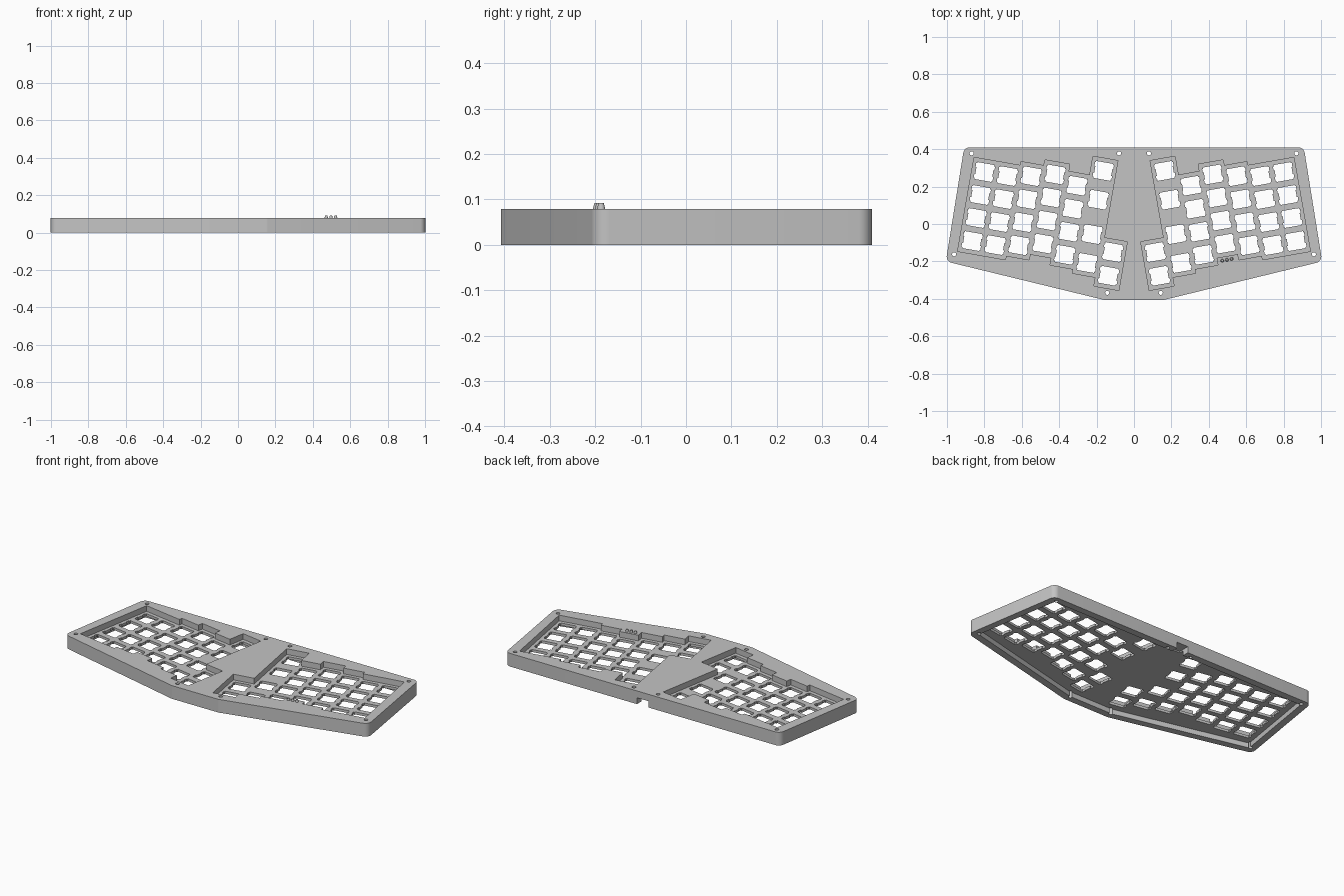
import bpy
import bmesh
from math import radians, sin, cos, pi, tan
from mathutils import Vector, Matrix

cube = bpy.data.objects.get("Cube")
if cube:
    bpy.data.objects.remove(cube)

HEIGHT, PLATE_TOP, PLATE_BOTTOM = 0.079, 0.045, 0.03
PITCH, TILT = 0.125, radians(10)
ORIGIN = Vector((-0.80, 0.278))     # outermost top key of the left-hand block
MM = PITCH / 19.05

grey = bpy.data.materials.new("case grey")
grey.use_nodes = True
grey.diffuse_color = (0.55, 0.55, 0.55, 1)
grey.node_tree.nodes["Principled BSDF"].inputs["Base Color"].default_value = (0.55, 0.55, 0.55, 1)


def prisms(name, outlines, z0, z1):
    """One object holding an upright prism for every outline."""
    bm = bmesh.new()
    for pts in outlines:
        face = bm.faces.new([bm.verts.new((p[0], p[1], z0)) for p in pts])
        new = bmesh.ops.extrude_face_region(bm, geom=[face])["geom"]
        verts = [g for g in new if isinstance(g, bmesh.types.BMVert)]
        bmesh.ops.translate(bm, verts=verts, vec=(0, 0, z1 - z0))
    bmesh.ops.recalc_face_normals(bm, faces=bm.faces)
    mesh = bpy.data.meshes.new(name)
    bm.to_mesh(mesh)
    bm.free()
    obj = bpy.data.objects.new(name, mesh)
    bpy.context.collection.objects.link(obj)
    mesh.materials.append(grey)
    return obj


def cut(target, cutter):
    """Subtract the cutter from the target and discard it."""
    mod = target.modifiers.new("cut", 'BOOLEAN')
    mod.operation, mod.solver, mod.object = 'DIFFERENCE', 'EXACT', cutter
    cutter.hide_render = True
    bpy.context.view_layer.objects.active = target
    bpy.ops.object.modifier_apply(modifier=mod.name)
    bpy.data.objects.remove(cutter)


def rounded(corners, radius, steps=8):
    """Round each corner of a convex outline with a circular arc."""
    out = []
    for i, p in enumerate(corners):
        a = (corners[i - 1] - p).normalized()
        b = (corners[(i + 1) % len(corners)] - p).normalized()
        half = a.angle(b) / 2
        centre = p + (a + b).normalized() * radius / sin(half)
        start = p + a * radius / tan(half) - centre
        end = p + b * radius / tan(half) - centre
        sweep = start.angle_signed(end)
        for s in range(steps + 1):
            out.append(centre + Matrix.Rotation(-sweep * s / steps, 2) @ start)
    return out


def inset(corners, d):
    """Shrink a clockwise convex outline by a fixed distance."""
    out = []
    for i, p in enumerate(corners):
        a = (corners[i - 1] - p).normalized()
        b = (corners[(i + 1) % len(corners)] - p).normalized()
        out.append(p + (a + b).normalized() * d / sin(a.angle(b) / 2))
    return out


def circle(x, y, r, n=16):
    return [(x + r * cos(2 * pi * i / n), y + r * sin(2 * pi * i / n)) for i in range(n)]


def place(u, v, side):
    """Key grid position (u inward, v toward the front) to the case plane."""
    x = ORIGIN.x + PITCH * (u * cos(TILT) - v * sin(TILT))
    y = ORIGIN.y - PITCH * (u * sin(TILT) + v * cos(TILT))
    return Vector((-side * x, y))


# Key columns: offset of the first key, then spacing of the following keys
columns = [
    (0.0, [0, 1, 2, 3]),
    (0.0, [0, 1, 2, 3]),
    (-0.17, [0, 1, 2, 3]),
    (-0.42, [0, 1, 2, 3]),
    (-0.11, [0, 1, 2, 3]),
    (-0.93, [0, 1.25, 2.75, 4]),
    (2.42, [0, 1.03]),
]

# Case body
half = [Vector(p) for p in [(0.908, 0.41), (1.006, -0.2), (0.155, -0.407)]]
corners = half + [Vector((-p.x, p.y)) for p in reversed(half)]
case = prisms("keyboard_case", [rounded(corners, 0.035)], 0, HEIGHT)

# Hollow underside and cable notch in the back wall
cut(case, prisms("cavity_cutter", [rounded(inset(corners, 0.042), 0.015)], -0.05, PLATE_BOTTOM))
cut(case, prisms("notch_cutter", [[(-0.038, 0.34), (0.038, 0.34), (0.038, 0.5), (-0.038, 0.5)]],
                 -0.05, 0.038))

# Stepped key wells, alternate columns at a time so that no boxes overlap in a cutter
M = 0.54
for parity in (0, 1):
    wells = []
    for k in range(parity, len(columns), 2):
        first, keys = columns[k]
        top, bottom = first - M, first + keys[-1] + M
        for side in (-1, 1):
            wells.append([place(u, v, side) for u, v in
                          [(k - M, top), (k + M, top), (k + M, bottom), (k - M, bottom)]])
    cut(case, prisms("well_cutter", wells, PLATE_TOP, 0.2))

# Switch openings with clip notches on both sides
quarter = [(7.8, 2.9), (7.8, 6), (7, 6), (7, 7)]
right_side = [(7, 2.9)] + quarter
edge = right_side + [(-x, y) for x, y in reversed(right_side)]
opening = edge + [(-x, -y) for x, y in edge]
holes = []
for k, (first, keys) in enumerate(columns):
    for key in keys:
        for side in (-1, 1):
            holes.append([place(k + x * MM / PITCH, first + key + y * MM / PITCH, side)
                          for x, y in opening])
cut(case, prisms("switch_cutter", holes, -0.05, 0.2))

# Screw holes
screws = [(0.868, 0.378), (0.08, 0.378), (0.962, -0.162), (0.143, -0.368)]
cut(case, prisms("screw_cutter", [circle(s * x, y, 0.011) for x, y in screws for s in (-1, 1)],
                 -0.05, 0.2))

bpy.ops.object.select_all(action='DESELECT')
case.select_set(True)
bpy.context.view_layer.objects.active = case
bpy.ops.object.shade_smooth_by_angle(angle=radians(25))

# Three tapered indicator lights beside the left key block
for i in range(3):
    bpy.ops.mesh.primitive_cone_add(vertices=16, radius1=0.011, radius2=0.006, depth=0.022,
                                    location=(0.472 + 0.025 * i, -0.196 + 0.0045 * i, 0.081))
    light = bpy.context.object
    light.name = f"indicator_{i + 1}"
    light.data.materials.append(grey)
    bpy.ops.object.shade_smooth_by_angle(angle=radians(30))
